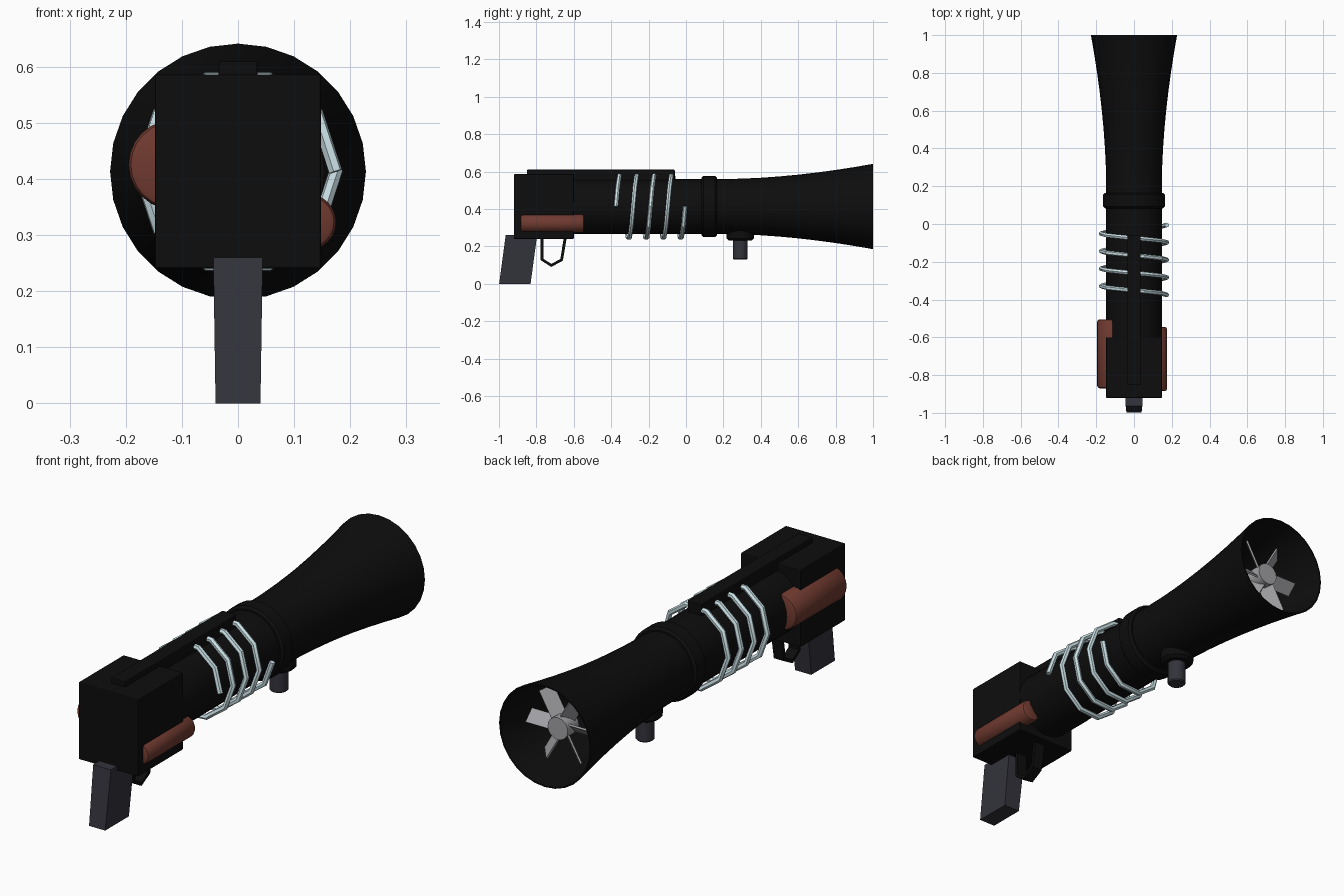
import bpy, bmesh, math
from mathutils import Matrix, Vector

if "Cube" in bpy.data.objects:
    bpy.data.objects.remove(bpy.data.objects["Cube"], do_unlink=True)

AXIS_Z = 0.413   # height of the barrel axis


def material(name, r, g, b):
    m = bpy.data.materials.new(name)
    m.use_nodes = True
    m.diffuse_color = (r, g, b, 1)
    node = m.node_tree.nodes["Principled BSDF"]
    node.inputs["Base Color"].default_value = (r, g, b, 1)
    node.inputs["Roughness"].default_value = 0.6
    return m


BLACK = material("matte black", 0.004, 0.004, 0.004)
GRIP = material("dark slate", 0.033, 0.033, 0.045)
BROWN = material("red brown", 0.16, 0.042, 0.029)
WIRE = material("pale blue metal", 0.60, 0.76, 0.80)
STEEL = material("grey steel", 0.36, 0.36, 0.38)


def finish(bm, name, mat, smooth=False, bevel=0):
    bmesh.ops.recalc_face_normals(bm, faces=bm.faces)
    mesh = bpy.data.meshes.new(name)
    bm.to_mesh(mesh)
    bm.free()
    ob = bpy.data.objects.new(name, mesh)
    bpy.context.collection.objects.link(ob)
    mesh.materials.append(mat)
    if bevel:
        mod = ob.modifiers.new("Bevel", "BEVEL")
        mod.width = bevel
        mod.segments = 2
    if smooth:
        smooth_shade(ob)
    return ob


def smooth_shade(ob):
    bpy.ops.object.select_all(action="DESELECT")
    ob.select_set(True)
    bpy.context.view_layer.objects.active = ob
    bpy.ops.object.shade_smooth_by_angle(angle=math.radians(35))


def box(name, mat, low, high, bevel=0):
    bm = bmesh.new()
    low, high = Vector(low), Vector(high)
    size = Matrix.Diagonal((*(high - low), 1))
    bmesh.ops.create_cube(bm, size=1, matrix=Matrix.Translation((low + high) / 2) @ size)
    return finish(bm, name, mat, bevel=bevel)


def lathe(name, mat, profile, centre=(0, 0, AXIS_Z), direction="Y", steps=28):
    """Spin (distance along axis, radius) pairs around an axis."""
    bm = bmesh.new()
    c = Vector(centre)
    along = Vector((0, 1, 0)) if direction == "Y" else Vector((0, 0, 1))
    out = Vector((0, 0, 1)) if direction == "Y" else Vector((0, 1, 0))
    verts = [bm.verts.new(c + along * a + out * r) for a, r in profile]
    edges = [bm.edges.new(pair) for pair in zip(verts, verts[1:])]
    bmesh.ops.spin(bm, geom=verts + edges, cent=c, axis=along,
                   angle=math.tau, steps=steps, use_merge=True)
    bmesh.ops.remove_doubles(bm, verts=bm.verts, dist=0.0005)
    return finish(bm, name, mat, smooth=True)


# Barrel with flared, hollow muzzle
flare = [(0.2 + 0.1 * i, 0.147 + 0.081 * (i / 8) ** 1.8) for i in range(9)]
inner = [(y, r - 0.006) for y, r in reversed(flare)]
lathe("barrel", BLACK, [(-0.65, 0), (-0.65, 0.147)] + flare + inner + [(0.2, 0)])
lathe("barrel_collar", BLACK, [(0.083, 0.14), (0.083, 0.154), (0.093, 0.164),
                               (0.155, 0.164), (0.165, 0.154), (0.165, 0.14)])

# Rear housing and top rail
box("rear_housing", BLACK, (-0.148, -0.92, 0.24), (0.148, -0.6, 0.586), bevel=0.004)
box("top_rail", BLACK, (-0.035, -0.85, 0.54), (0.035, -0.06, 0.61), bevel=0.004)

# Side canisters
for name, x, z, r, back, front in (("left_canister", 0.125, 0.323, 0.05, -0.885, -0.545),
                                   ("right_canister", -0.115, 0.425, 0.08, -0.87, -0.505)):
    e = 0.012
    lathe(name, BROWN, [(back, 0), (back, r - e), (back + e / 3, r - e / 3), (back + e, r),
                        (front - e, r), (front - e / 3, r - e / 3), (front, r - e), (front, 0)],
          centre=(x, 0, z), steps=24)

# Wire coil around the barrel
TURNS, STEPS = 4, 10
curve = bpy.data.curves.new("wire_coil", "CURVE")
curve.dimensions = "3D"
curve.bevel_depth = 0.0125
curve.bevel_resolution = 1
curve.use_fill_caps = True
spline = curve.splines.new("POLY")
spline.points.add(TURNS * STEPS)
for i, p in enumerate(spline.points):
    a = math.tau * i / STEPS
    p.co = (0.174 * math.cos(a), -0.375 + 0.37 * i / (TURNS * STEPS),
            AXIS_Z + 0.174 * math.sin(a), 1)
coil = bpy.data.objects.new("wire_coil", curve)
bpy.context.collection.objects.link(coil)
curve.materials.append(WIRE)
bpy.ops.object.select_all(action="DESELECT")
coil.select_set(True)
bpy.context.view_layer.objects.active = coil
bpy.ops.object.convert(target="MESH")
smooth_shade(bpy.context.object)

# Raked rear grip, tapering downwards
bm = bmesh.new()
bmesh.ops.create_cube(bm, size=1)
for v in bm.verts:
    top = v.co.z > 0
    v.co = ((0.044 if top else 0.04) * (1 if v.co.x > 0 else -1),
            (-0.88 if top else -0.915) + 0.168 * v.co.y,
            0.26 if top else 0)
finish(bm, "rear_grip", GRIP)

# Trigger guard strap
bm = bmesh.new()
path = [(-0.77, 0.25), (-0.77, 0.13), (-0.72, 0.098), (-0.665, 0.128), (-0.645, 0.25)]
rows = [[bm.verts.new((x, y, z)) for x in (-0.025, 0.025)] for y, z in path]
for a, b in zip(rows, rows[1:]):
    bm.faces.new((a[0], a[1], b[1], b[0]))
guard = finish(bm, "trigger_guard", BLACK)
solid = guard.modifiers.new("Thickness", "SOLIDIFY")
solid.thickness = 0.016
solid.offset = 0

# Front peg grip and its mount
lathe("peg_mount", BLACK, [(0.29, 0), (0.29, 0.073), (0.242, 0.073), (0.23, 0.06), (0.23, 0)],
      centre=(0, 0.29, 0), direction="Z", steps=16)
lathe("front_peg", GRIP, [(0.25, 0), (0.25, 0.039), (0.135, 0.039), (0.13, 0.034), (0.13, 0)],
      centre=(0, 0.29, 0), direction="Z", steps=16)

# Fan inside the muzzle
lathe("fan_hub", STEEL, [(0.83, 0), (0.83, 0.05), (0.91, 0.05), (0.91, 0)], steps=16)
bm = bmesh.new()
BLADES = 6
for k in range(BLADES):
    a = math.tau * k / BLADES
    radial = Vector((math.cos(a), 0, math.sin(a)))
    tangent = Vector((-math.sin(a), 0, math.cos(a)))
    axial = Vector((0, 1, 0))
    chord, normal = (axial - tangent).normalized(), (axial + tangent).normalized()
    turn = Matrix((radial, chord, normal)).transposed().to_4x4()
    place = Matrix.Translation(Vector((0, 0.87, AXIS_Z)) + radial * 0.105)
    bmesh.ops.create_cube(bm, size=1, matrix=place @ turn @ Matrix.Diagonal((0.13, 0.065, 0.008, 1)))
finish(bm, "fan_blades", STEEL)
